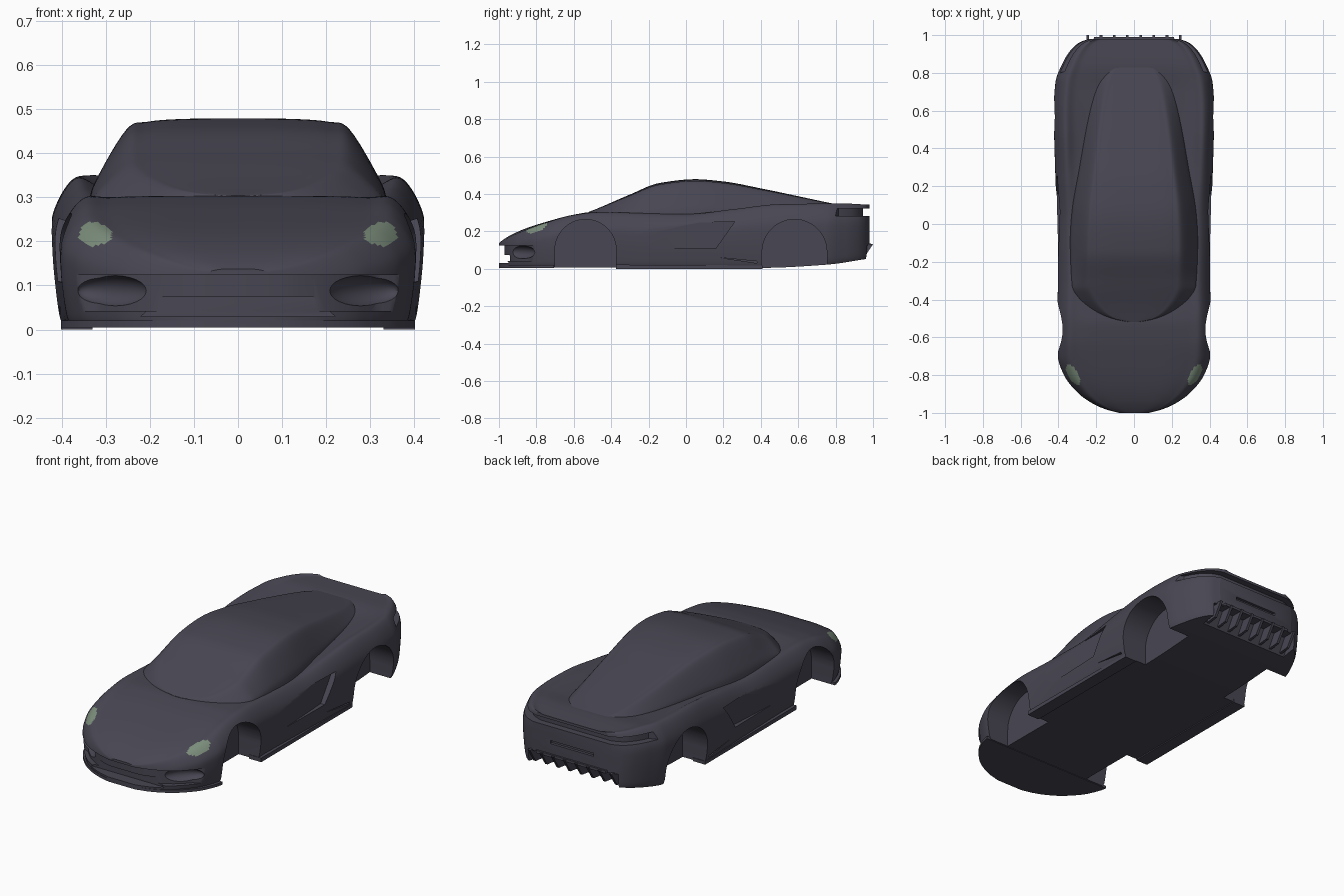
import bpy, bmesh, math
from mathutils import Matrix

if "Cube" in bpy.data.objects:
    bpy.data.objects.remove(bpy.data.objects["Cube"])

def material(name, rgb):
    m = bpy.data.materials.new(name)
    m.diffuse_color = (*rgb, 1)
    m.use_nodes = True
    m.node_tree.nodes["Principled BSDF"].inputs["Base Color"].default_value = m.diffuse_color
    return m

PAINT = material("dark_grey_paint", (0.065, 0.061, 0.084))
LAMP = material("pale_green_lamp", (0.2, 0.27, 0.2))

def curve(*pts):
    """Smooth curve y -> value that never overshoots its key points."""
    n = len(pts)
    d = [(pts[i+1][1]-pts[i][1])/(pts[i+1][0]-pts[i][0]) for i in range(n-1)]
    m = [d[0]] + [2*a*b/(a+b) if a*b > 0 else 0 for a, b in zip(d, d[1:])] + [d[-1]]
    def f(y):
        y = min(max(y, pts[0][0]), pts[-1][0])
        i = max(k for k in range(n-1) if pts[k][0] <= y)
        h = pts[i+1][0]-pts[i][0]
        t = (y-pts[i][0])/h
        return ((2*t**3-3*t*t+1)*pts[i][1] + (t**3-2*t*t+t)*h*m[i]
                + (3*t*t-2*t**3)*pts[i+1][1] + (t**3-t*t)*h*m[i+1])
    return f

def spline(pts, steps):
    """Catmull-Rom through 2D points."""
    p = [pts[0]] + pts + [pts[-1]]
    out = []
    for i in range(1, len(p)-2):
        for s in range(steps):
            t = s/steps
            out.append(tuple(0.5*(2*b+(c-a)*t+(2*a-5*b+4*c-d)*t*t+(3*b-a-3*c+d)*t**3)
                             for a, b, c, d in zip(p[i-1], p[i], p[i+1], p[i+2])))
    return out + [pts[-1]]

def finish(name, bm, mats=(PAINT,)):
    bmesh.ops.recalc_face_normals(bm, faces=bm.faces)
    me = bpy.data.meshes.new(name)
    bm.to_mesh(me)
    bm.free()
    ob = bpy.data.objects.new(name, me)
    bpy.context.collection.objects.link(ob)
    for m in mats:
        me.materials.append(m)
    return ob

def loft(name, ys, section, mats=(PAINT,)):
    """Skin mirrored half sections (top centre to bottom centre) along y."""
    bm = bmesh.new()
    rings = []
    for y in ys:
        half = section(y)
        ring = half + [(-x, z) for x, z in half[-2:0:-1]]
        rings.append([bm.verts.new((x, y, z)) for x, z in ring])
    n = len(rings[0])
    for a, b in zip(rings, rings[1:]):
        for i in range(n):
            j = (i+1) % n
            bm.faces.new((a[i], a[j], b[j], b[i]))
    bm.faces.new(rings[0])
    bm.faces.new(rings[-1])
    return finish(name, bm, mats)

def prism(name, pts, axis, a, b):
    """Extrude a 2D outline along an axis from a to b."""
    def place(p, c):
        return {"x": (c, *p), "y": (p[0], c, p[1]), "z": (*p, c)}[axis]
    bm = bmesh.new()
    lo = [bm.verts.new(place(p, a)) for p in pts]
    hi = [bm.verts.new(place(p, b)) for p in pts]
    bm.faces.new(lo)
    bm.faces.new(hi)
    for i in range(len(pts)):
        j = (i+1) % len(pts)
        bm.faces.new((lo[i], lo[j], hi[j], hi[i]))
    return finish(name, bm)

def shade(ob, deg=32):
    bpy.ops.object.select_all(action='DESELECT')
    ob.select_set(True)
    bpy.context.view_layer.objects.active = ob
    bpy.ops.object.shade_smooth_by_angle(angle=math.radians(deg))

# Body curves along the length
width = curve((-1, .08), (-.985, .14), (-.95, .22), (-.9, .29), (-.8, .37), (-.7, .402), (-.5, .406),
              (-.3, .402), (0, .408), (.4, .42), (.6, .425), (.75, .415), (.85, .378), (.92, .335),
              (.96, .29), (.98, .24))
deck = curve((-1, .137), (-.98, .153), (-.94, .178), (-.86, .214), (-.75, .25), (-.6, .289), (-.5, .303),
             (-.2, .30), (.3, .30), (.7, .325), (.85, .341), (.98, .336))
shoulder = curve((-1, .128), (-.95, .16), (-.86, .2), (-.75, .24), (-.6, .282), (-.45, .297), (-.2, .29),
                 (0, .285), (.25, .315), (.5, .343), (.8, .346), (.98, .338))
floor = curve((-1, .012), (-.7, .008), (.4, .005), (.75, .022), (.98, .055))

def body_section(y):
    w, d, s, b = width(y), deck(y), shoulder(y), floor(y)
    h = s - b
    pts = [(0, d), (.45*w, d), (.72*w, d+.4*(s-d)), (.87*w, s), (.985*w, b+.77*h),
           (w, b+.5*h), (.97*w, b+.12*h), (.94*w, b)]
    return spline(pts, 7) + [(0, b)]

ys = [-.01 - .99*math.cos(math.pi*(.03+.97*i/180)) for i in range(180)]
body = loft("car_body", [-1] + ys[1:] + [.98], body_section, (PAINT, LAMP))

# Cutters
cutters = []

def wheel_arch(y, r, zc):
    arc = [(y + r*math.cos(math.pi*i/28), zc + r*math.sin(math.pi*i/28)) for i in range(29)]
    for s in (1, -1):
        cutters.append(prism("arch_cutter", arc + [(y-r, -.1), (y+r, -.1)], "x", s*.265, s*.6))

wheel_arch(-.537, .164, .1)
wheel_arch(.58, .173, .091)

def band(y0, y1, scale, inset, shift, z0, z1):
    """Groove wrapping around one end of the car."""
    half = []
    for i in range(15):
        y = y0 + (y1-y0)*i/14
        t = min(1, i/4)
        half.append((width(y)*scale - inset*t, y + shift*t))
    end = math.copysign(1.2, y1)
    pts = [(.6, y0)] + half + [(-x, y) for x, y in half[::-1]] + [(-.6, y0), (-.6, end), (.6, end)]
    cutters.append(prism("groove_cutter", pts, "z", z0, z1))

band(-.81, -.995, 1, .012, .025, .042, .124)   # under the bonnet edge
band(.8, .98, .97, .02, -.035, .283, .322)     # under the tail lip

for s in (1, -1):
    # corner air pockets
    bm = bmesh.new()
    bmesh.ops.create_uvsphere(bm, u_segments=32, v_segments=16, radius=1)
    bmesh.ops.transform(bm, verts=bm.verts, matrix=Matrix.Translation((s*.285, -.885, .088))
                        @ Matrix.Rotation(s*math.radians(45), 4, 'Z') @ Matrix.Diagonal((.11, .04, .036, 1)))
    cutters.append(finish("pocket_cutter", bm))
    # door scoop, deeper towards the back
    door = [(-.33, .236), (.26, .252), (.16, .11), (-.33, .105)]
    bm = bmesh.new()
    inner = [bm.verts.new((s*(.408 if y < 0 else .385), y, z)) for y, z in door]
    outer = [bm.verts.new((s*.6, y, z)) for y, z in door]
    bm.faces.new(inner)
    bm.faces.new(outer)
    for i in range(4):
        j = (i+1) % 4
        bm.faces.new((inner[i], inner[j], outer[j], outer[i]))
    cutters.append(finish("door_cutter", bm))
    # small vent in front of the rear wheel
    cutters.append(prism("vent_cutter", [(.18, .06), (.38, .03), (.38, .04)], "x", s*.37, s*.6))

# Centre grille, tail slot and diffuser space
cutters.append(prism("grille_cutter", [(-.22, .03), (.22, .03), (.17, .075), (-.17, .075)], "y", -1.1, -.94))
cutters.append(prism("slot_cutter", [(-.13, .19), (.13, .19), (.13, .207), (-.13, .207)], "y", .965, 1.1))
cutters.append(prism("diffuser_cutter", [(.86, 0), (1.1, 0), (1.1, .125), (.93, .125)], "x", -.27, .27))

bpy.context.view_layer.objects.active = body
for c in cutters:
    mod = body.modifiers.new("cut", 'BOOLEAN')
    mod.operation, mod.solver, mod.object = 'DIFFERENCE', 'EXACT', c
    bpy.ops.object.modifier_apply(modifier=mod.name)
    bpy.data.objects.remove(c)

# Headlights: faces inside a slanted ellipse seen from above
ux, uy = .514, .857
for f in body.data.polygons:
    x, y = abs(f.center.x) - .322, f.center.y + .798
    along, across = x*ux + y*uy, x*uy - y*ux
    lit = (along/.06)**2 + (across/.027)**2 < 1 and f.normal.z > .1 and f.center.z > .15
    f.material_index = 1 if lit else 0
shade(body)

# Cabin with curved windscreen and long tapering tail
cab_w = curve((-.52, .03), (-.505, .12), (-.48, .19), (-.44, .25), (-.39, .30), (-.33, .332), (-.1, .338),
              (.05, .33), (.3, .29), (.6, .235), (.75, .19), (.84, .13))
cab_z = curve((-.52, .304), (-.46, .328), (-.3, .397), (-.14, .459), (.05, .479), (.2, .467), (.4, .43),
              (.6, .388), (.75, .356), (.84, .338))
cab_b = curve((-.52, .285), (0, .295), (.5, .305), (.84, .325))

def cabin_section(y):
    w, b = cab_w(y), cab_b(y)
    h = cab_z(y) - b
    pts = [(0, 1), (.37, .995), (.62, .96), (.76, .87), (.95, .28), (1, 0), (1.02, -.3)]
    return spline([(w*p, b + h*q) for p, q in pts], 6) + [(0, b - .3*h)]

cab_ys = [.16 - .68*math.cos(math.pi*i/90) for i in range(91)]
shade(loft("cabin", cab_ys, cabin_section))

# Front splitter follows the nose outline
edge = [(width(y), y) for y in [-.705 - .295*i/20 for i in range(21)]]
shade(prism("front_splitter", edge + [(-x, y) for x, y in edge[::-1]], "z", .005, .02))

# Side sills
for s in (1, -1):
    prism("side_sill", [(-.375, 0), (.41, 0), (.41, .018), (-.375, .022)], "x", s*.33, s*.402)

# Rear diffuser shelf and fins
prism("diffuser_shelf", [(-.25, .9), (.25, .9), (.21, .99), (-.21, .99)], "z", .122, .136)
for i in range(8):
    x = -.245 + .07*i
    prism("diffuser_fin", [(.85, .045), (.95, .055), (1.0, .132), (.88, .132)], "x", x-.007, x+.007)
